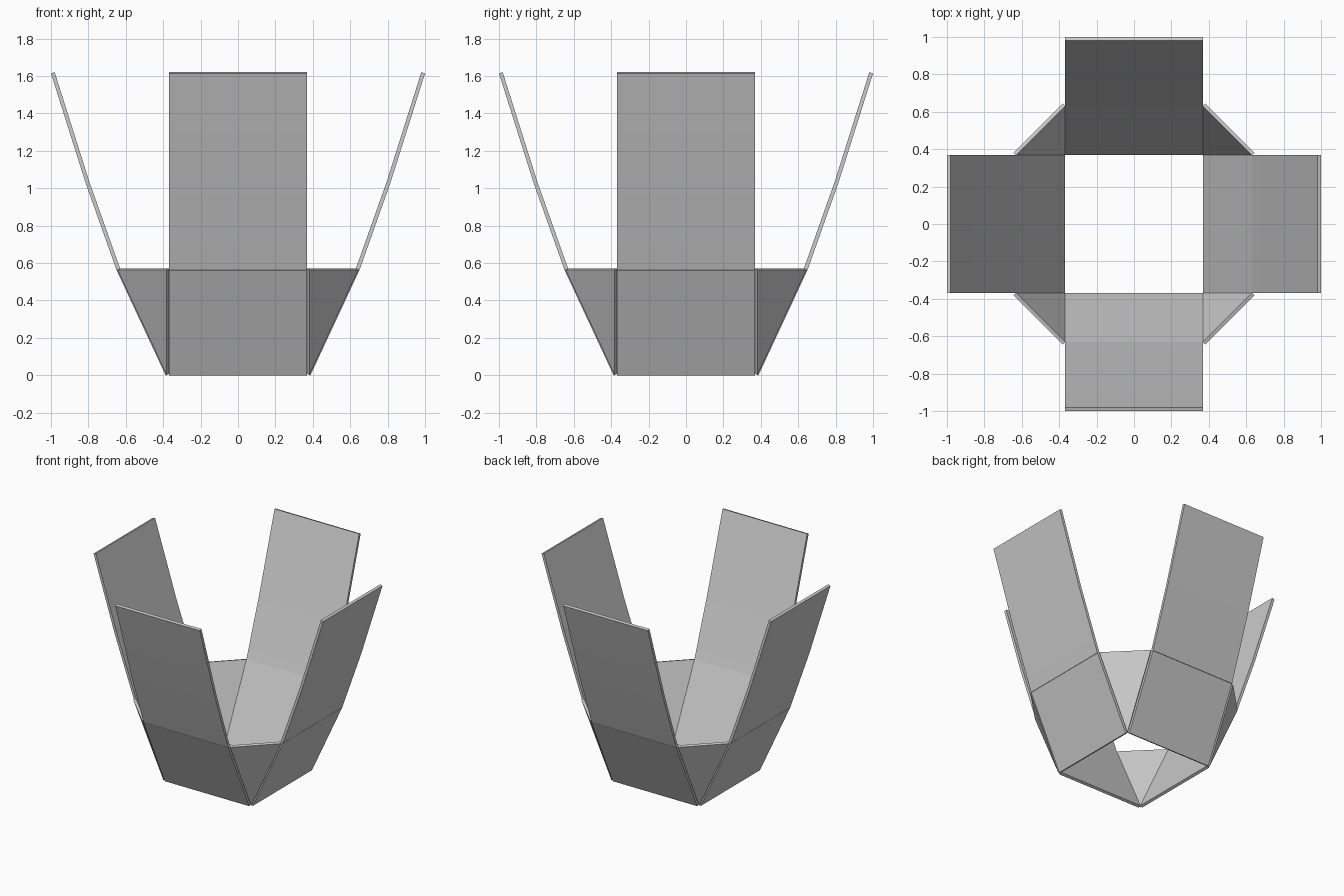
import bpy
import bmesh
from math import pi
from mathutils import Matrix, Vector

old = bpy.data.objects.get("Cube")
if old:
    bpy.data.objects.remove(old, do_unlink=True)

HALF = 0.368      # half width of each panel and of the open base
THICK = 0.021     # board thickness
BASE, RIM = 0.008, 0.57
RIM_R = 0.63

grey = bpy.data.materials.new("light grey")
grey.use_nodes = True
colour = (0.6, 0.6, 0.6, 1)
grey.diffuse_color = colour
grey.node_tree.nodes["Principled BSDF"].inputs["Base Color"].default_value = colour


def finish(name, bm, turn):
    """Turn the part about the centre, and make it an object."""
    bm.transform(Matrix.Rotation(turn, 4, "Z"))
    bmesh.ops.recalc_face_normals(bm, faces=bm.faces)
    mesh = bpy.data.meshes.new(name)
    bm.to_mesh(mesh)
    bm.free()
    mesh.materials.append(grey)
    obj = bpy.data.objects.new(name, mesh)
    bpy.context.collection.objects.link(obj)
    bpy.ops.object.select_all(action="DESELECT")
    obj.select_set(True)
    bpy.context.view_layer.objects.active = obj
    bpy.ops.object.shade_smooth_by_angle(angle=pi / 6)


def board(name, profile, turn):
    """Thicken an inner (radius, height) line outward and give it width."""
    pts = [Vector(p) for p in profile]
    outer = []
    for i, p in enumerate(pts):
        along = pts[min(i + 1, len(pts) - 1)] - pts[max(i - 1, 0)]
        outer.append(p + Vector((along.y, -along.x)).normalized() * THICK)
    bm = bmesh.new()
    rows = [[bm.verts.new((x, -p.x, p.y)) for x in (-HALF, HALF)]
            for p in pts + outer[::-1]]
    n, m = len(pts), len(rows)
    for i in range(m):
        a, b = rows[i], rows[(i + 1) % m]
        bm.faces.new((a[0], a[1], b[1], b[0]))
    for i in range(n - 1):
        for s in (0, 1):
            bm.faces.new([rows[k][s] for k in (i, i + 1, m - 2 - i, m - 1 - i)])
    finish(name, bm, turn)


def gusset(name, turn):
    """Triangular corner board between two neighbouring lower panels."""
    inner = [Vector((HALF, -HALF, BASE)), Vector((RIM_R, -HALF, RIM)),
             Vector((HALF, -RIM_R, RIM))]
    normal = (inner[1] - inner[0]).cross(inner[2] - inner[0]).normalized()
    if normal.z > 0:
        normal.negate()
    bm = bmesh.new()
    a = [bm.verts.new(p) for p in inner]
    b = [bm.verts.new(p + normal * THICK) for p in inner]
    bm.faces.new(a)
    bm.faces.new(b[::-1])
    for i in range(3):
        j = (i + 1) % 3
        bm.faces.new((a[i], b[i], b[j], a[j]))
    finish(name, bm, turn)


# Four sides, each with a lower panel, a bent flap and a corner piece
for i, side in enumerate(("front", "left", "back", "right")):
    turn = i * pi / 2
    board(side + "_lower_panel", [(HALF, BASE), (RIM_R, RIM)], turn)
    board(side + "_upper_flap", [(RIM_R, RIM), (0.795, 1.035), (0.98, 1.62)], turn)
    gusset(side + "_corner_gusset", turn)
